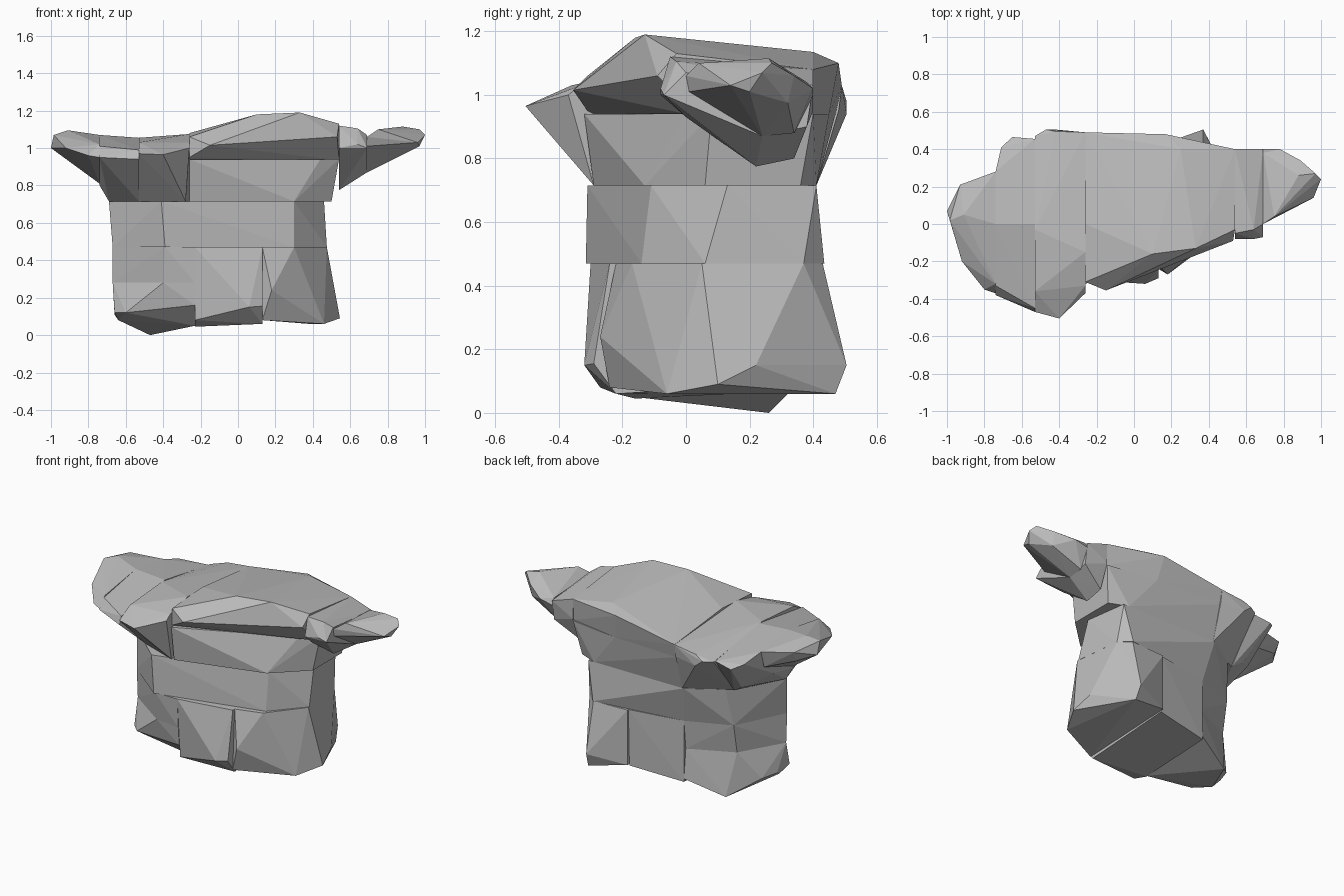
import bpy, bmesh

stone = bpy.data.materials.new("grey_stone")
stone.diffuse_color = (0.5, 0.5, 0.5, 1)


def chunk(name, points):
    """Flat-faced rock piece: the convex hull of a few corner points."""
    bm = bmesh.new()
    for p in points:
        bm.verts.new(p)
    res = bmesh.ops.convex_hull(bm, input=bm.verts)
    junk = {g for g in res["geom_interior"] + res["geom_unused"]
            if isinstance(g, bmesh.types.BMVert)}
    bmesh.ops.delete(bm, geom=list(junk), context='VERTS')
    bmesh.ops.recalc_face_normals(bm, faces=bm.faces)
    me = bpy.data.meshes.new(name)
    bm.to_mesh(me)
    bm.free()
    me.materials.append(stone)
    ob = bpy.data.objects.new(name, me)
    bpy.context.collection.objects.link(ob)
    return ob


def ring(z, *xy):
    """Corner points sharing one height."""
    return [(x, y, z) for x, y in xy]


# Base, right, middle and left blocks
chunk("base_right", ring(0.47, (0.13, -0.22), (0.3, -0.17), (0.475, 0.05), (0.44, 0.37), (0.37, 0.43), (0.13, 0.42)) + [
    (0.18, -0.27, 0.24), (0.13, -0.24, 0.08), (0.46, -0.06, 0.06), (0.545, 0.1, 0.09),
    (0.52, 0.22, 0.15), (0.37, 0.505, 0.15), (0.38, 0.47, 0.06), (0.13, 0.42, 0.11)])
chunk("base_middle", ring(0.47, (-0.23, -0.3), (0.13, -0.24), (0.13, 0.41), (-0.23, 0.35)) + [
    (-0.23, -0.27, 0.08), (0.06, -0.32, 0.15), (0.13, -0.29, 0.155), (0.13, -0.22, 0.06),
    (-0.23, -0.16, 0.045), (0.13, 0.4, 0.1), (-0.23, 0.35, 0.07)])
chunk("base_left_foot", ring(0.28, (-0.67, -0.08), (-0.4, -0.27), (-0.23, -0.29), (-0.23, 0.33), (-0.51, 0.2)) + [
    (-0.66, -0.13, 0.12), (-0.6, -0.19, 0.12), (-0.23, -0.28, 0.16), (-0.64, -0.05, 0.08),
    (-0.66, 0.0, 0.11), (-0.23, -0.16, 0.05), (-0.47, 0.26, 0.0), (-0.23, 0.35, 0.09),
    (-0.62, 0.1, 0.1)])
chunk("base_left_upper", ring(0.47, (-0.67, -0.09), (-0.39, -0.3), (-0.23, -0.3), (-0.23, 0.35), (-0.51, 0.235))
      + ring(0.28, (-0.67, -0.08), (-0.4, -0.27), (-0.23, -0.29), (-0.23, 0.33), (-0.51, 0.2)))

# Waist band
chunk("waist",
      ring(0.47, (-0.67, -0.09), (-0.39, -0.315), (0.3, -0.14), (0.475, 0.06), (0.44, 0.37), (0.37, 0.435), (-0.23, 0.35), (-0.51, 0.235))
      + ring(0.715, (-0.69, -0.06), (-0.41, -0.31), (0.3, -0.11), (0.46, 0.13), (0.42, 0.41), (-0.27, 0.41), (-0.48, 0.28)))

# Neck and cap
chunk("neck",
      ring(0.715, (-0.26, -0.29), (0.3, -0.13), (0.5, 0.06), (0.5, 0.36), (0.38, 0.41), (-0.26, 0.41))
      + ring(0.94, (-0.26, -0.32), (0.44, 0.0), (0.54, 0.08), (0.54, 0.4), (0.2, 0.45), (-0.26, 0.47)))
chunk("cap",
      ring(0.94, (-0.26, -0.29), (0.5, 0.0), (0.54, 0.03), (0.54, 0.39), (0.2, 0.45), (-0.26, 0.47))
      + [(-0.26, -0.31, 1.06), (-0.26, -0.31, 0.95), (-0.15, -0.355, 1.015), (0.1, -0.16, 1.18),
         (0.33, -0.13, 1.19), (0.53, -0.09, 1.06), (0.54, -0.03, 1.13), (0.54, 0.4, 1.08),
         (0.17, 0.48, 1.1), (0.25, 0.4, 1.135), (-0.26, 0.49, 1.03), (-0.26, 0.0, 1.08)])

# Right arm and tip
chunk("right_arm", [
    (0.54, 0.0, 0.93), (0.54, 0.22, 0.775), (0.54, 0.34, 0.8), (0.54, -0.08, 1.0),
    (0.54, -0.05, 1.12), (0.54, 0.4, 1.08), (0.54, 0.4, 0.95), (0.64, -0.08, 1.02),
    (0.64, -0.03, 1.105), (0.69, -0.07, 1.0), (0.69, 0.0, 1.07), (0.69, 0.4, 1.03),
    (0.69, 0.38, 0.9), (0.69, 0.24, 0.87)])
chunk("right_tip", [
    (0.69, 0.0, 1.06), (0.69, 0.01, 1.01), (0.69, 0.24, 0.87), (0.69, 0.34, 0.88),
    (0.69, 0.4, 1.0), (0.69, 0.38, 1.04), (0.75, 0.04, 1.1), (0.88, 0.26, 1.115),
    (0.78, 0.4, 1.02), (0.89, 0.34, 1.06), (0.97, 0.27, 1.1), (1.0, 0.24, 1.07),
    (0.96, 0.14, 1.03), (0.97, 0.2, 1.01), (0.89, 0.32, 0.975)])

# Left arm in three slices
chunk("left_arm_inner", ring(0.715, (-0.53, -0.2), (-0.28, -0.29), (-0.26, 0.41), (-0.48, 0.28), (-0.53, 0.25)) + [
    (-0.53, -0.47, 0.97), (-0.4, -0.505, 0.965), (-0.26, -0.37, 1.0), (-0.26, -0.33, 1.03),
    (-0.26, -0.15, 1.075), (-0.53, -0.03, 1.055), (-0.53, -0.36, 1.03), (-0.26, 0.49, 1.03),
    (-0.47, 0.505, 0.98), (-0.42, 0.495, 1.01), (-0.53, 0.47, 0.98), (-0.42, 0.505, 0.94),
    (-0.26, 0.48, 0.95), (-0.53, 0.42, 0.93)])
chunk("left_arm_middle", ring(0.715, (-0.69, -0.05), (-0.53, -0.2), (-0.53, 0.26)) + [
    (-0.6, 0.28, 0.76), (-0.74, -0.38, 0.95), (-0.53, -0.47, 0.94), (-0.53, -0.45, 0.99),
    (-0.74, -0.33, 1.01), (-0.74, -0.05, 0.8), (-0.74, 0.15, 0.84), (-0.74, 0.0, 1.07),
    (-0.53, 0.0, 1.055), (-0.74, 0.28, 1.03), (-0.71, 0.41, 0.99), (-0.65, 0.465, 0.96),
    (-0.53, 0.455, 0.98)])
chunk("left_tip", [
    (-0.74, -0.37, 0.95), (-0.8, -0.35, 0.96), (-0.74, -0.32, 1.02), (-0.92, -0.2, 1.0),
    (-1.0, 0.07, 1.0), (-0.985, 0.02, 1.07), (-0.91, 0.05, 1.095), (-0.74, 0.0, 1.07),
    (-0.93, 0.21, 1.05), (-0.74, 0.28, 1.03), (-0.74, 0.25, 0.92), (-0.74, -0.06, 0.81),
    (-0.92, 0.18, 0.98)])
